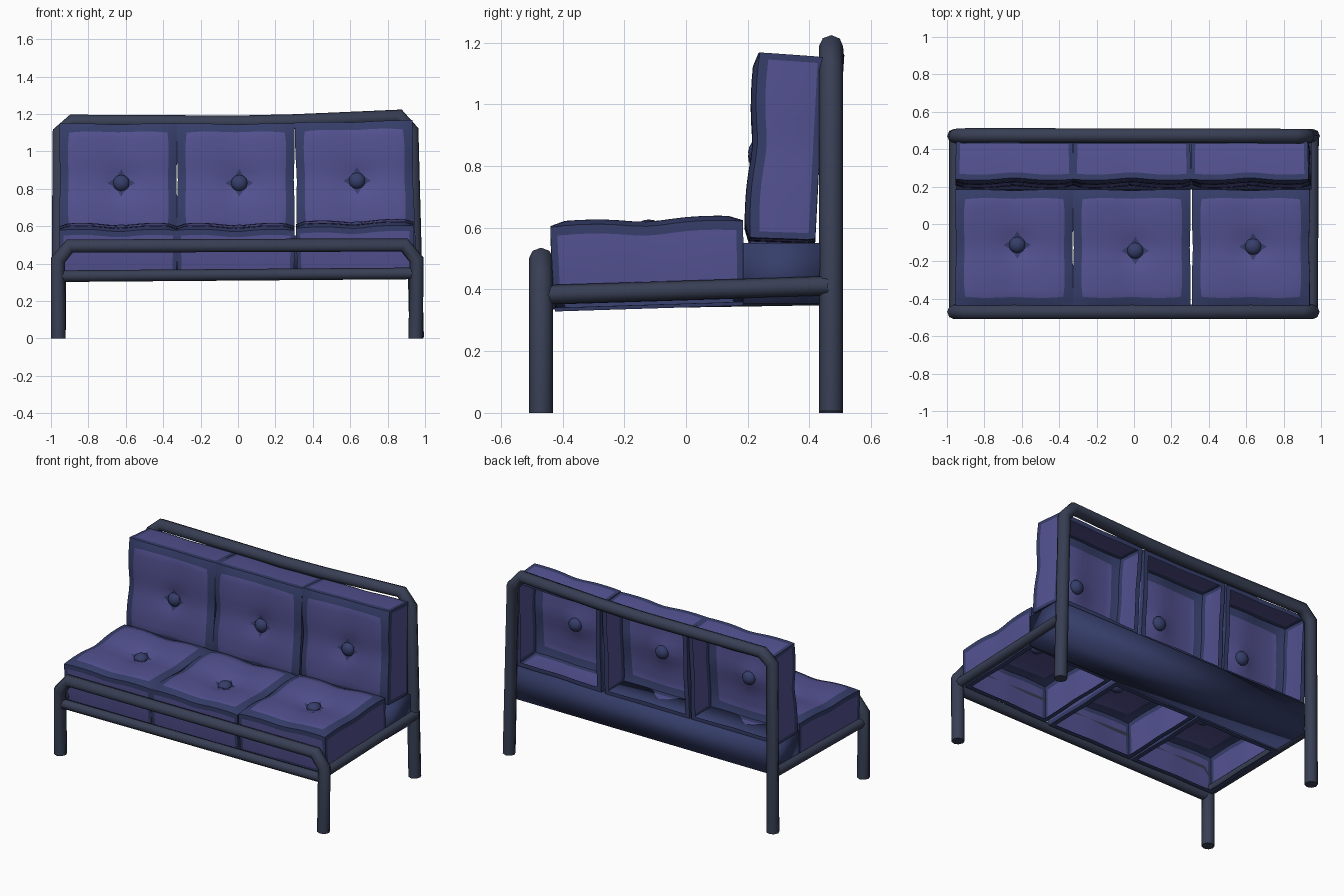
import bpy, bmesh, math
from mathutils import Matrix, Vector

if "Cube" in bpy.data.objects:
    bpy.data.objects.remove(bpy.data.objects["Cube"])


def material(name, r, g, b):
    lin = [(c / 255 / 12.92) if c < 11 else ((c / 255 + 0.055) / 1.055) ** 2.4 for c in (r, g, b)]
    m = bpy.data.materials.new(name)
    m.diffuse_color = (*lin, 1)
    m.use_nodes = True
    m.node_tree.nodes["Principled BSDF"].inputs["Base Color"].default_value = m.diffuse_color
    return m


FABRIC = material("purple fabric", 84, 82, 146)
TRIM = material("dark blue trim", 54, 62, 106)
METAL = material("dark grey frame", 56, 63, 84)


def select(ob):
    bpy.ops.object.select_all(action='DESELECT')
    ob.select_set(True)
    bpy.context.view_layer.objects.active = ob


def smooth(ob, angle):
    select(ob)
    bpy.ops.object.shade_smooth_by_angle(angle=math.radians(angle))


def finish(name, bm, mats, angle=35):
    me = bpy.data.meshes.new(name)
    bm.to_mesh(me)
    bm.free()
    ob = bpy.data.objects.new(name, me)
    for m in mats:
        me.materials.append(m)
    bpy.context.collection.objects.link(ob)
    smooth(ob, angle)
    return ob


def tube(name, pts, radius):
    cu = bpy.data.curves.new(name, 'CURVE')
    cu.dimensions = '3D'
    cu.bevel_depth = radius
    cu.bevel_resolution = 2
    cu.use_fill_caps = True
    sp = cu.splines.new('POLY')
    sp.points.add(len(pts) - 1)
    for p, co in zip(sp.points, pts):
        p.co = (*co, 1)
    ob = bpy.data.objects.new(name, cu)
    cu.materials.append(METAL)
    bpy.context.collection.objects.link(ob)
    select(ob)
    bpy.ops.object.convert(target='MESH')
    smooth(bpy.context.object, 50)


# Tube frame
tube("front_frame", [(-0.96, -0.47, 0), (-0.962, -0.47, 0.42), (-0.9, -0.47, 0.494),
                     (0.89, -0.47, 0.5), (0.955, -0.47, 0.42), (0.95, -0.47, 0)], 0.039)
tube("back_frame", [(-0.96, 0.47, 0), (-0.955, 0.47, 1.1), (-0.885, 0.474, 1.16), (0, 0.472, 1.153),
                    (0.3, 0.472, 1.16), (0.86, 0.47, 1.188), (0.928, 0.47, 1.11), (0.955, 0.47, 0.005)], 0.039)
tube("front_rail", [(-0.95, -0.47, 0.333), (0.95, -0.47, 0.348)], 0.031)
tube("right_rail", [(0.952, -0.46, 0.383), (0.957, 0.46, 0.412)], 0.031)
tube("left_rail", [(-0.957, -0.46, 0.365), (-0.957, 0.46, 0.38)], 0.031)

# Softly shaded beam under the back cushions
bm = bmesh.new()
bmesh.ops.create_cube(bm, size=1, matrix=Matrix.Translation((0, 0.312, 0.453)) @ Matrix.Diagonal((1.9, 0.255, 0.196, 1)))
finish("back_beam", bm, [TRIM], 180)

# Cushion surface: puffy quarters, dipped middle, pinched edge middles
DIV = 12
US = [-1] + [-0.86 + 1.72 * i / DIV for i in range(DIV + 1)] + [1]
N = len(US)


def surface(u, v, hw, hh, bu, bv):
    dip = lambda t: math.exp(-(t / 0.32) ** 2)
    edge = max(abs(u), abs(v))
    h = 0.012 - 0.013 * (dip(u) + dip(v)) - 0.02 * math.exp(-((u - bu) ** 2 + (v - bv) ** 2) / 0.05)
    h -= 0.006 * (u ** 6 + v ** 6) + (0.012 if edge > 0.9 else 0)
    x = u * hw * (1 - 0.016 * dip(v) * edge)
    y = v * hh * (1 - 0.016 * dip(u) * edge)
    if edge < 0.9:      # round the panel corners and pinch its edge middles
        k = 1 - 0.1 * (u * v) ** 4 - 0.012 * (dip(u) + dip(v)) * edge ** 4
        x, y = x * k, y * k
    return Vector((x, y, h))


def cushion(name, mat, hw, hh, depth, bu, bv):
    pt = lambda u, v: surface(u, v, hw, hh, bu, bv)
    bm = bmesh.new()
    grid = [[bm.verts.new(pt(u, v)) for v in US] for u in US]
    for i in range(N - 1):
        for j in range(N - 1):
            f = bm.faces.new((grid[i][j], grid[i + 1][j], grid[i + 1][j + 1], grid[i][j + 1]))
            f.material_index = int(i in (0, N - 2) or j in (0, N - 2))
    # side walls and a narrow rear flange, the back stays open
    loop = ([(i, 0) for i in range(N - 1)] + [(N - 1, j) for j in range(N - 1)]
            + [(i, N - 1) for i in range(N - 1, 0, -1)] + [(0, j) for j in range(N - 1, 0, -1)])
    top = [grid[i][j] for i, j in loop]
    L = len(top)
    prev = top
    rings = [(0.03, 1.0, True), (depth - 0.022, 0.99, False), (depth, 0.975, True), (depth, 0.88, True)]
    for w, s, dark in rings:
        ring = []
        for k, t in enumerate(top):
            co = t.co.copy()
            # narrower trim along the wall corners than on the front
            if k % (N - 1) == 1:
                co = co.lerp(top[k - 1].co, 0.5)
            elif k % (N - 1) == N - 2:
                co = co.lerp(top[(k + 1) % L].co, 0.5)
            ring.append(bm.verts.new((co.x * s, co.y * s, -w + (co.z if w < 0.05 else 0))))
        for k in range(L):
            n = (k + 1) % L
            f = bm.faces.new((ring[k], ring[n], prev[n], prev[k]))
            f.material_index = int(dark or k % (N - 1) in (0, N - 2))
        prev = ring
    # fold star around the button
    star = []
    lift = Vector((0, 0, 0.004))
    for k in range(8):
        r = 0.074 if k % 2 == 0 else 0.04
        a = k * math.pi / 4
        star.append(bm.verts.new(pt(r * math.cos(a) / hw + bu, r * math.sin(a) / hh + bv) + lift))
    mid = bm.verts.new(pt(bu, bv) + lift)
    for k in range(8):
        bm.faces.new((mid, star[k], star[(k + 1) % 8])).material_index = 1
    bm.transform(mat)
    finish(name, bm, [FABRIC, TRIM], 32)
    # button
    bm = bmesh.new()
    c = pt(bu, bv) + Vector((0, 0, 0.008))
    bmesh.ops.create_uvsphere(bm, u_segments=12, v_segments=8, radius=1,
                              matrix=mat @ Matrix.Translation(c) @ Matrix.Diagonal((0.045, 0.045, 0.035, 1)))
    finish(name + "_button", bm, [TRIM], 60)


# Three seat and three back cushions, each slightly crooked
R = Matrix.Rotation
spots = [("left", -0.64, 0.6, 0.85, 0.0, 0.05, 0.05), ("middle", -0.012, 0.6, 0.85, 0.0, 0.06, -0.05),
         ("right", 0.624, 0.617, 0.862, -1.2, 0.04, 0.02)]
for side, x, seat_z, back_z, roll, bu, bv in spots:
    cushion(side + "_seat", Matrix.Translation((x, -0.128, seat_z)) @ R(math.radians(roll), 4, 'Y')
            @ R(math.radians(1.8), 4, 'X'), 0.315, 0.312, 0.262, bu, bv)
    cushion(side + "_back", Matrix.Translation((x, 0.212, back_z)) @ R(math.radians(roll), 4, 'Y')
            @ R(math.radians(87), 4, 'X'), 0.315, 0.3, 0.222, bu, -0.06)
